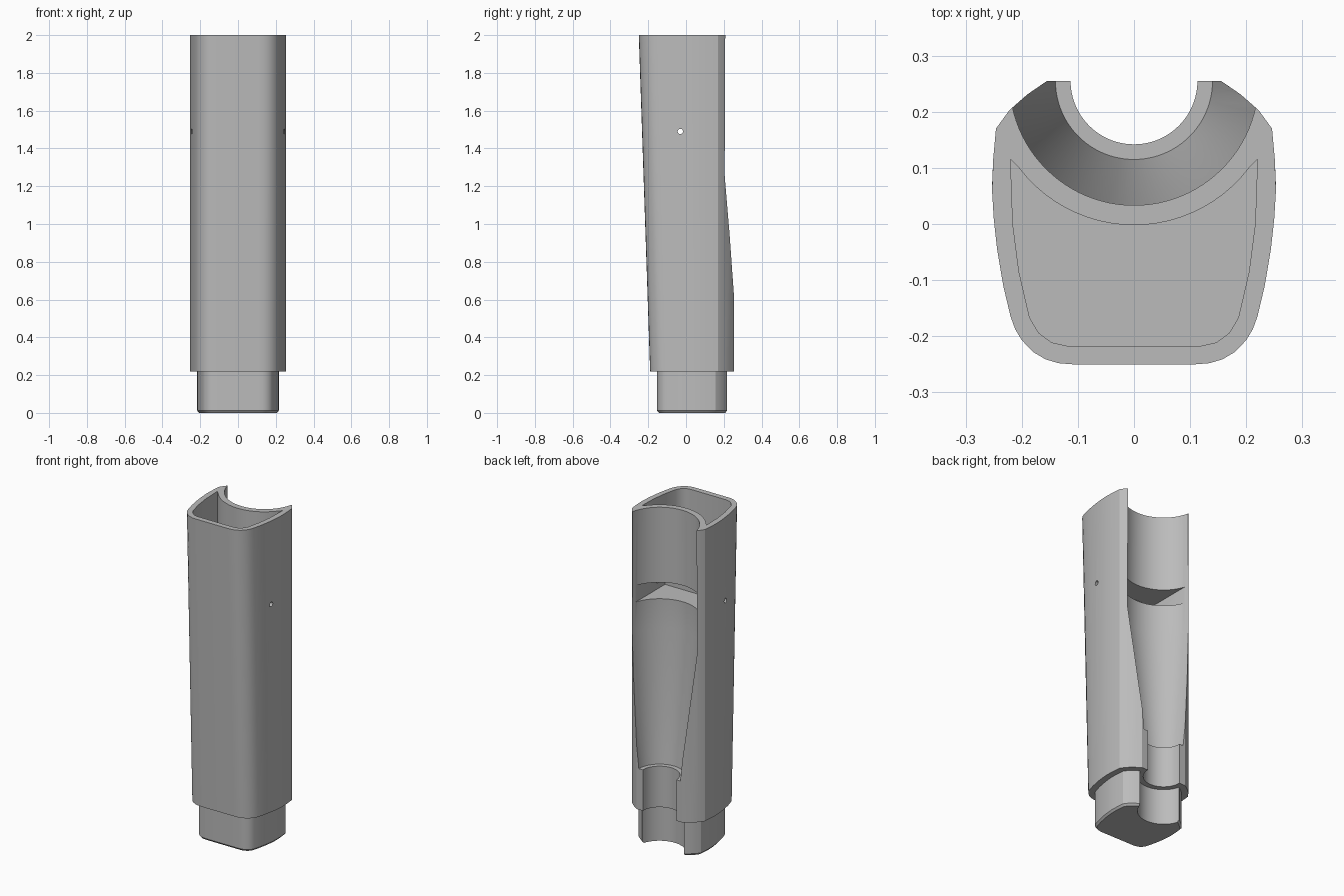
import bpy, bmesh, math
from mathutils import Matrix

cube = bpy.data.objects.get("Cube")
if cube:
    bpy.data.objects.remove(cube, do_unlink=True)

AXIS_Y = 0.255          # centre line of the barrel groove
TENON_TOP, TOP = 0.22, 2.0

grey = bpy.data.materials.new("plain_grey")
grey.use_nodes = True
COLOUR = (0.5, 0.5, 0.5, 1)
grey.diffuse_color = COLOUR
grey.node_tree.nodes["Principled BSDF"].inputs["Base Color"].default_value = COLOUR

# Right half of the outer outline, front to back
OUTER = [(0.11, -0.25), (0.135, -0.248), (0.158, -0.241), (0.18, -0.228), (0.2, -0.207),
         (0.212, -0.187), (0.22, -0.165), (0.233, -0.11), (0.244, -0.045), (0.25, 0.01),
         (0.253, 0.06), (0.251, 0.115), (0.246, 0.17), (0.222, 0.203), (0.19, 0.231),
         (0.155, 0.255)]
# Right half of the top cavity, front and side walls
CAVITY = [(0.12, -0.217), (0.147, -0.211), (0.17, -0.194), (0.186, -0.167),
          (0.205, -0.085), (0.216, 0.0), (0.22, 0.115)]


def mirrored(half):
    return half + [(-x, y) for x, y in reversed(half)]


def sloped(outline, z):
    """Pull the front of the outline back towards the lower end."""
    shift = 0.06 * (TOP - z) / (TOP - TENON_TOP)
    return [(x, y + shift * max(0, (0.1 - y) / 0.35)) for x, y in outline]


def inset(outline, d):
    """Offset a closed counter-clockwise outline inwards."""
    result = []
    n = len(outline)
    for i, (x, y) in enumerate(outline):
        (ax, ay), (bx, by) = outline[i - 1], outline[(i + 1) % n]
        e1, e2 = (x - ax, y - ay), (bx - x, by - y)
        l1, l2 = math.hypot(*e1), math.hypot(*e2)
        n1, n2 = (-e1[1] / l1, e1[0] / l1), (-e2[1] / l2, e2[0] / l2)
        k = d / (1 + n1[0] * n2[0] + n1[1] * n2[1])
        result.append((x + k * (n1[0] + n2[0]), y + k * (n1[1] + n2[1])))
    return result


def loft(name, sections):
    """Solid through a list of (outline, z) sections."""
    bm = bmesh.new()
    rings = [[bm.verts.new((x, y, z)) for x, y in outline] for outline, z in sections]
    for lower, upper in zip(rings, rings[1:]):
        for i in range(len(lower)):
            j = (i + 1) % len(lower)
            bm.faces.new((lower[i], lower[j], upper[j], upper[i]))
    bm.faces.new(rings[0][::-1])
    bm.faces.new(rings[-1])
    bmesh.ops.recalc_face_normals(bm, faces=bm.faces)
    mesh = bpy.data.meshes.new(name)
    bm.to_mesh(mesh)
    bm.free()
    mesh.materials.append(grey)
    obj = bpy.data.objects.new(name, mesh)
    bpy.context.collection.objects.link(obj)
    return obj


def circle(r, n=96):
    return [(r * math.cos(math.tau * i / n), AXIS_Y + r * math.sin(math.tau * i / n))
            for i in range(n)]


def box(x, y0, y1):
    return [(-x, y0), (x, y0), (x, y1), (-x, y1)]


def cut(target, cutter):
    cutter.hide_render = True
    bpy.context.view_layer.objects.active = target
    mod = target.modifiers.new("cut", 'BOOLEAN')
    mod.operation, mod.solver, mod.object = 'DIFFERENCE', 'EXACT', cutter
    bpy.ops.object.modifier_apply(modifier=mod.name)
    bpy.data.objects.remove(cutter, do_unlink=True)


def smooth(obj):
    bpy.ops.object.select_all(action='DESELECT')
    obj.select_set(True)
    bpy.context.view_layer.objects.active = obj
    bpy.ops.object.shade_smooth_by_angle(angle=math.radians(25))


outline = mirrored(OUTER)

# Main grip body, sloping at the front
body = loft("grip_body", [(sloped(outline, z), z) for z in (TENON_TOP, TOP)])

# Stepped and tapered barrel groove along the back
cut(body, loft("groove_cutter", [(circle(0.113), 0.1), (circle(0.113), 0.47),
                                 (circle(0.14), 0.47), (circle(0.226), 1.26),
                                 (circle(0.221), 2.1)]))

# Hollow at the top, leaving a thin wall behind the groove
reach = math.atan2(0.22, AXIS_Y - 0.115)
arc = [(0.257 * math.sin(a), AXIS_Y - 0.257 * math.cos(a))
       for a in (reach * (1 - i / 12) for i in range(1, 24))]
half = len(CAVITY)
walls = mirrored(CAVITY)
cut(body, loft("hollow_cutter", [(walls[:half] + arc + walls[half:], z)
                                 for z in (1.62, 2.1)]))

# Cross slot opening into the groove
cut(body, loft("slot_cutter", [(box(0.212, -0.1, 0.185), z) for z in (1.44, 1.54)]))

# Pin hole through both sides
pin = loft("pin_cutter", [(circle(0.014, 20), z) for z in (-0.5, 0.5)])
pin.data.transform(Matrix.Translation((0, -0.03, 1.49)) @ Matrix.Rotation(math.pi / 2, 4, 'Y')
                   @ Matrix.Translation((0, -AXIS_Y, 0)))
cut(body, pin)
smooth(body)

# Inset tenon at the lower end with a wider groove and chamfered foot
base = sloped(outline, TENON_TOP)
tenon = loft("lower_tenon", [(inset(base, 0.047), 0), (inset(base, 0.037), 0.012),
                             (inset(base, 0.037), 0.25)])
cut(tenon, loft("tenon_groove_cutter", [(circle(0.145), z) for z in (-0.1, 0.4)]))
smooth(tenon)
